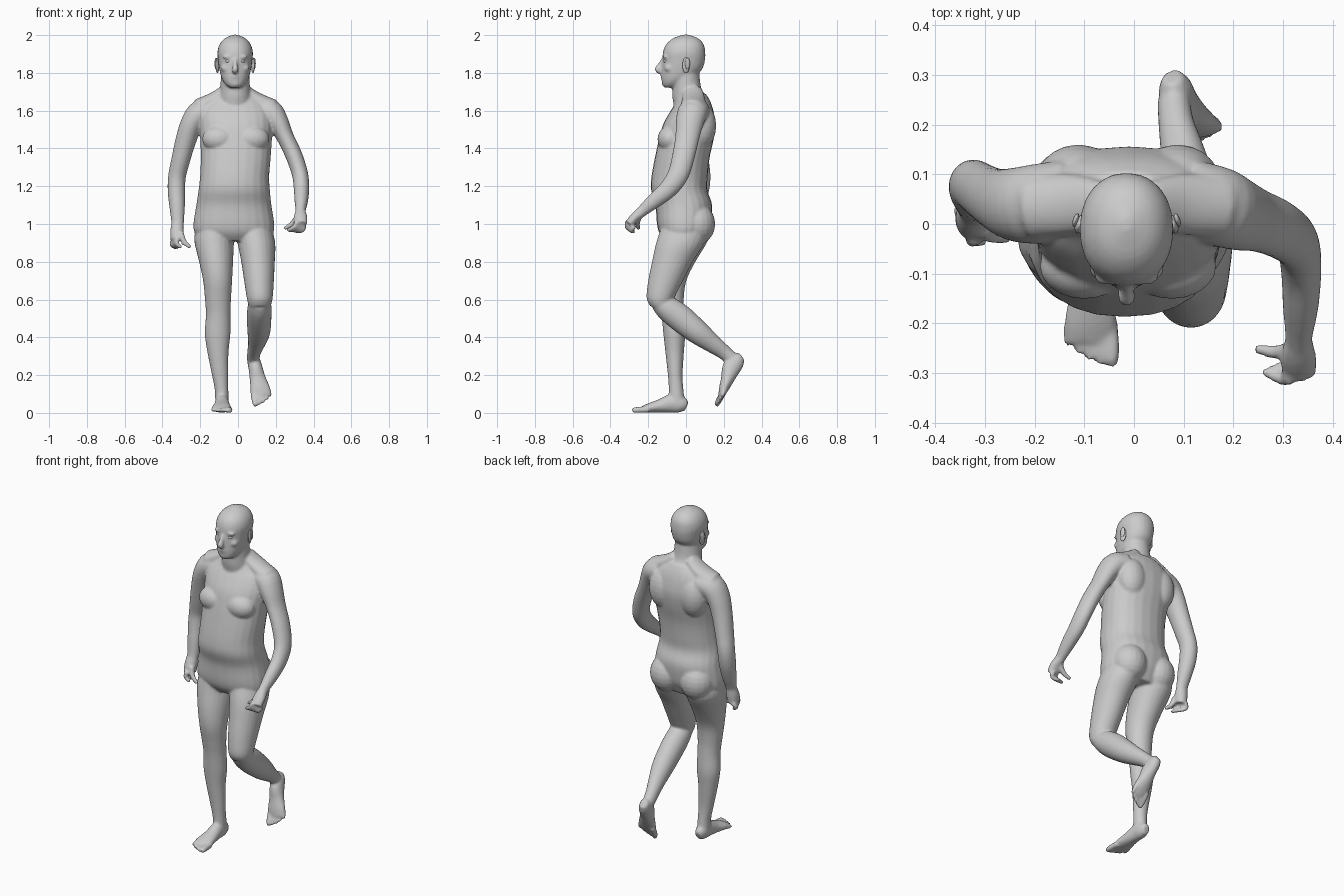
import bpy, bmesh, math
from mathutils import Vector, Matrix

body = bmesh.new()
SIDES = 24


def spline(rows, steps):
    """Catmull-Rom interpolation of ring rows (x, y, z, half width, half depth)."""
    out = []
    for i in range(len(rows) - 1):
        p0, p1 = rows[max(i - 1, 0)], rows[i]
        p2, p3 = rows[i + 1], rows[min(i + 2, len(rows) - 1)]
        for s in range(steps):
            t = s / steps
            out.append([0.5 * (2 * b + (c - a) * t + (2 * a - 5 * b + 4 * c - d) * t * t
                               + (3 * b - a - 3 * c + d) * t ** 3)
                        for a, b, c, d in zip(p0, p1, p2, p3)])
    out.append(list(rows[-1]))
    return out


def tube(rows, level=False, power=2.0, mat=Matrix(), steps=4):
    """Loft elliptical rings along a path; level keeps the rings horizontal."""
    rows = spline(rows, steps)
    pts = [Vector(r[:3]) for r in rows]
    along = (pts[-1] - pts[0]).normalized()
    hint = Vector((0, 0, 1)) if abs(along.y) > 0.88 else Vector((0, 1, 0))
    rings = []
    for i, r in enumerate(rows):
        t = (pts[min(i + 1, len(pts) - 1)] - pts[max(i - 1, 0)]).normalized()
        if level:
            t = Vector((0, 0, 1))
        u = (hint - t * hint.dot(t)).normalized()
        v = t.cross(u)
        ring = []
        for k in range(SIDES):
            a = 2 * math.pi * k / SIDES
            c, s = math.cos(a), math.sin(a)
            c = math.copysign(abs(c) ** (2 / power), c)
            s = math.copysign(abs(s) ** (2 / power), s)
            ring.append(body.verts.new(mat @ (pts[i] + v * c * r[3] + u * s * r[4])))
        rings.append(ring)
    for a, b in zip(rings, rings[1:]):
        for k in range(SIDES):
            n = (k + 1) % SIDES
            body.faces.new((a[k], a[n], b[n], b[k]))
    body.faces.new(rings[0])
    body.faces.new(rings[-1])


def blob(center, radii, bm=body, rot=Matrix()):
    m = Matrix.Translation(center) @ rot @ Matrix.Diagonal((*radii, 1))
    bmesh.ops.create_uvsphere(bm, u_segments=20, v_segments=12, radius=1, matrix=m)


def make(name, bm):
    bmesh.ops.recalc_face_normals(bm, faces=bm.faces)
    me = bpy.data.meshes.new(name)
    bm.to_mesh(me)
    bm.free()
    me.shade_smooth()
    ob = bpy.data.objects.new(name, me)
    bpy.context.collection.objects.link(ob)
    return ob


# torso
tube([(-.02, -.01, .91, .15, .10), (-.021, -.015, .95, .205, .125), (-.022, -.012, 1.0, .214, .142),
      (-.022, -.012, 1.1, .199, .15), (-.02, -.036, 1.18, .189, .149), (-.018, -.034, 1.25, .183, .149),
      (-.012, -.02, 1.35, .185, .145), (-.01, .002, 1.45, .19, .145), (-.01, .018, 1.53, .195, .138),
      (-.015, .032, 1.6, .19, .113), (-.015, .04, 1.65, .15, .088), (-.015, .035, 1.69, .09, .07)],
     level=True, power=2.25)
for s in (-1, 1):
    blob((-.012 + s * .088, -.085, 1.45), (.09, .066, .07))      # chest
    blob((-.018 + s * .10, .055, 1.0), (.098, .1, .11))          # buttock
    blob((-.012 + s * .10, .085, 1.52), (.085, .075, .12))       # shoulder blade
    tube([(-.015 + s * .05, .035, 1.71, .03, .05), (-.015 + s * .11, .04, 1.665, .035, .06),
          (-.015 + s * .19, .035, 1.615, .05, .065)])            # shoulder slope

# neck and head
tube([(-.015, .04, 1.6, .1, .1), (-.015, .018, 1.67, .086, .09), (-.015, .004, 1.72, .079, .077),
      (-.015, -.005, 1.8, .075, .075)], level=True)
tube([(-.015, -.085, 1.722, .028, .03), (-.015, -.072, 1.738, .05, .053), (-.015, -.045, 1.77, .071, .084),
      (-.015, -.021, 1.82, .084, .107), (-.015, -.012, 1.87, .091, .113), (-.015, -.010, 1.91, .094, .112),
      (-.015, -.006, 1.95, .083, .1), (-.015, -.002, 1.982, .056, .068), (-.015, 0, 2.002, .012, .015)],
     level=True, power=2.15)
tube([(-.015, -.118, 1.872, .009, .012), (-.015, -.135, 1.84, .012, .016), (-.015, -.146, 1.818, .018, .02),
      (-.015, -.13, 1.803, .014, .012)])                         # nose
blob((-.015, -.122, 1.782), (.028, .013, .007))                  # upper lip
blob((-.015, -.119, 1.769), (.024, .013, .007))                  # lower lip
blob((-.015, -.108, 1.742), (.026, .02, .016))                   # chin
for s in (-1, 1):
    blob((-.015 + s * .036, -.108, 1.885), (.03, .016, .009))    # brow
    blob((-.015 + s * .05, -.088, 1.825), (.026, .026, .022))    # cheek

# left arm, swung forward
tube([(.11, .05, 1.6, .07, .08), (.17, .035, 1.59, .07, .08), (.21, .02, 1.54, .058, .074),
      (.25, .007, 1.46, .046, .064), (.295, -.012, 1.365, .045, .06), (.328, -.04, 1.265, .043, .056),
      (.336, -.09, 1.19, .041, .05), (.335, -.165, 1.125, .036, .041), (.331, -.23, 1.07, .027, .03),
      (.329, -.265, 1.04, .028, .026)])
# right arm, hanging back
tube([(-.13, .05, 1.6, .07, .08), (-.2, .04, 1.585, .07, .08), (-.245, .04, 1.53, .06, .073),
      (-.277, .05, 1.44, .055, .062), (-.303, .065, 1.34, .05, .056), (-.323, .078, 1.25, .047, .052),
      (-.326, .07, 1.17, .046, .05), (-.322, .05, 1.09, .041, .042), (-.32, .03, 1.02, .034, .03),
      (-.32, .02, .98, .032, .027)])


def hand(palm, knuckles, middles, tips, thumb):
    """Palm loft, four fingers spread between end points, and a thumb."""
    tube(palm)
    for i in range(4):
        pts = [Vector(a).lerp(Vector(b), i / 3) for a, b in (knuckles, middles, tips)]
        tube([(*p, r, r) for p, r in zip(pts, (.014, .0125, .009))])
    tube([(*p, r, r) for p, r in zip(thumb, (.018, .014, .010))])


# left hand
hand([(.331, -.235, 1.065, .028, .029), (.331, -.27, 1.035, .036, .026), (.332, -.30, 1.0, .034, .024)],
     ((.315, -.308, 1.015), (.352, -.275, .99)),
     ((.298, -.312, .985), (.338, -.288, .965)),
     ((.26, -.295, .965), (.305, -.275, .96)),
     ((.322, -.25, 1.04), (.285, -.258, 1.0), (.245, -.25, .975)))
# right hand
hand([(-.32, .025, 1.0, .033, .028), (-.323, .015, .96, .036, .036), (-.325, .005, .915, .034, .04)],
     ((-.318, -.03, .93), (-.338, .035, .915)),
     ((-.325, -.035, .898), (-.352, .025, .89)),
     ((-.298, -.035, .875), (-.325, .015, .872)),
     ((-.305, -.01, .955), (-.285, -.025, .905), (-.25, -.03, .875)))

# right leg, standing
tube([(-.112, .0, 1.0, .1, .125), (-.126, -.01, .92, .106, .13), (-.116, -.055, .8, .09, .105),
      (-.108, -.08, .7, .077, .082), (-.106, -.078, .6, .069, .066), (-.105, -.07, .52, .065, .06),
      (-.108, -.062, .42, .068, .058), (-.106, -.06, .32, .056, .049), (-.095, -.057, .2, .043, .039),
      (-.087, -.052, .12, .036, .039), (-.085, -.05, .05, .036, .045)], level=True)
# left leg, bent with the shin trailing
tube([(.075, .0, 1.0, .1, .125), (.097, -.03, .9, .1, .128), (.106, -.072, .8, .089, .108),
      (.111, -.108, .7, .079, .092), (.115, -.135, .61, .069, .074), (.115, -.135, .565, .058, .055)],
     level=True)
tube([(.115, -.145, .59, .058, .05), (.114, -.10, .555, .064, .066), (.112, -.03, .502, .065, .072),
      (.11, .06, .428, .06, .064), (.098, .14, .367, .045, .05), (.085, .20, .322, .036, .04),
      (.08, .25, .28, .033, .036)])


def foot(mat):
    """Foot with toes pointing along local -y, big toe on +x, sole on z = 0."""
    tube([(0, .0, .034, .02, .026), (0, -.03, .045, .034, .044), (0, -.08, .05, .037, .049),
          (0, -.14, .037, .043, .036), (-.002, -.2, .026, .053, .025), (-.002, -.24, .017, .05, .015)], mat=mat)
    for i in range(5):
        x, r = .04 - .022 * i, .0165 - .0012 * i
        if i:
            r -= .002
        tip = -.29 + .003 * i + .0018 * i * i
        tube([(x * .9, -.2, .018, r, r), (x, tip + .03, .016, r, r), (x, tip, .013, r * .7, r * .7)], mat=mat)


foot(Matrix.Translation((-.085, .004, 0)))
fwd = Vector((.055, -.145, -.232)).normalized()
up = Vector((0, -.86, .51))
up = (up - fwd * up.dot(fwd)).normalized()
side = fwd.cross(up)
side = -side if side.x > 0 else side
frame = Matrix((side, -fwd, up)).transposed().to_4x4()
foot(Matrix.Translation((.077, .325, .278)) @ frame)

# fuse all parts into one skin
ob = make("body", body)
rem = ob.modifiers.new("fuse", 'REMESH')
rem.mode = 'VOXEL'
rem.voxel_size = .007
rem.use_smooth_shade = True
sm = ob.modifiers.new("soften", 'SMOOTH')
sm.factor = .5
sm.iterations = 5

# ears and eyes
for s, label in ((-1, "right"), (1, "left")):
    bm = bmesh.new()
    blob((-.015 + s * .094, .0, 1.84), (.009, .02, .042), bm, Matrix.Rotation(s * .3, 4, 'Z'))
    blob((-.015 + s * .102, .008, 1.85), (.006, .014, .03), bm, Matrix.Rotation(s * .3, 4, 'Z'))
    make(label + "_ear", bm)
    bm = bmesh.new()
    blob((-.015 + s * .036, -.104, 1.863), (.017, .016, .011), bm)
    make(label + "_eye", bm)
